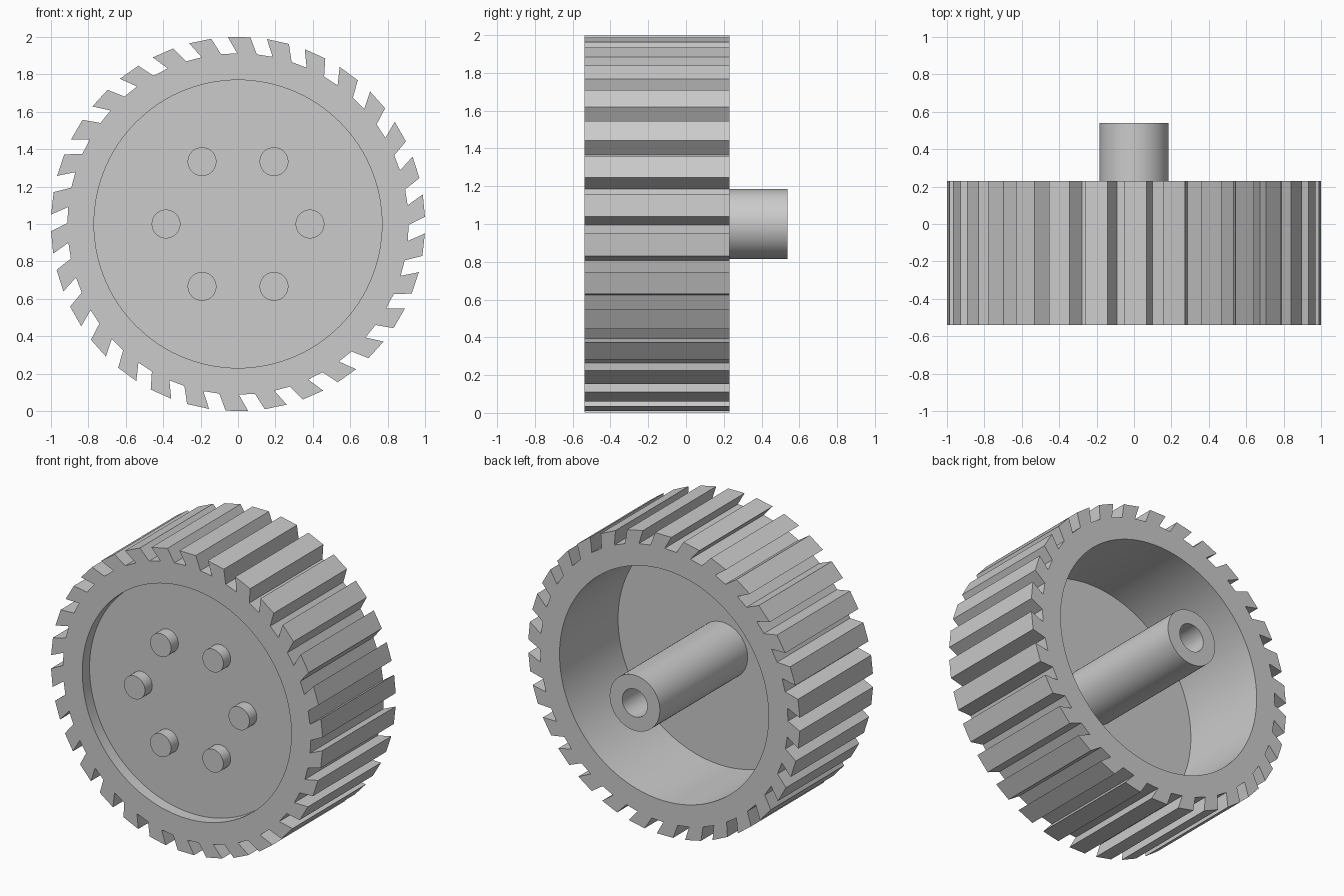
import bpy
from math import sin, cos, radians, tau

cube = bpy.data.objects.get("Cube")
if cube:
    bpy.data.objects.remove(cube, do_unlink=True)

U = 1 / 13                     # design module: tip radius is 13 modules
FRONT = -7 * U                 # front plane of rim and studs
AXLE_Z = 1.0

grey = bpy.data.materials.new("plain grey")
grey.use_nodes = True
grey.diffuse_color = (0.6, 0.6, 0.6, 1)
grey.node_tree.nodes["Principled BSDF"].inputs["Base Color"].default_value = (0.6, 0.6, 0.6, 1)


def polar(radius, degrees):
    """Point at a clockwise angle from straight up."""
    a = radians(degrees)
    return radius * sin(a), radius * cos(a)


def circle(radius, sides=120):
    return [polar(radius, 360 * i / sides) for i in range(sides)]


def prism(name, loops, y0, y1, x=0.0, z=AXLE_Z):
    """Extrude filled outlines (inner loops become holes) along y."""
    curve = bpy.data.curves.new(name, "CURVE")
    curve.dimensions = "2D"
    curve.fill_mode = "BOTH"
    curve.extrude = (y1 - y0) / 2
    for loop in loops:
        spline = curve.splines.new("POLY")
        spline.points.add(len(loop) - 1)
        for point, (px, py) in zip(spline.points, loop):
            point.co = (px, py, 0, 1)
        spline.use_cyclic_u = True
    curve.materials.append(grey)
    obj = bpy.data.objects.new(name, curve)
    bpy.context.collection.objects.link(obj)
    obj.location = (x, (y0 + y1) / 2, z)
    obj.rotation_euler = (tau / 4, 0, 0)
    bpy.ops.object.select_all(action="DESELECT")
    obj.select_set(True)
    bpy.context.view_layer.objects.active = obj
    bpy.ops.object.convert(target="MESH")
    bpy.ops.object.shade_smooth_by_angle(angle=radians(25))
    return bpy.context.object


# Toothed rim: thirty slanted teeth around an open ring
TEETH = 30
ROOT, TIP = 0.912, 1.0
tooth = [(ROOT, -0.3), (TIP, -3.1), (TIP, 3.8), (ROOT, 6.3)]
outline = [polar(r, a + i * 360 / TEETH) for i in range(TEETH) for r, a in tooth]
prism("toothed_rim", [outline, circle(10 * U)], FRONT, 3 * U)

# Web disc set back behind the front of the rim
prism("web_disc", [circle(10 * U + 0.004)], FRONT + U, FRONT + 2 * U)

# Hollow axle sleeve reaching out of the back
prism("axle_sleeve", [circle(2.4 * U, 64), circle(1.2 * U, 48)], FRONT + 1.9 * U, 7 * U)

# Six round studs on the web, flush with the rim front
for i in range(6):
    sx, sz = polar(5 * U, 30 + 60 * i)
    prism(f"stud_{i + 1}", [circle(U, 40)], FRONT, FRONT + 1.1 * U, sx, AXLE_Z + sz)
